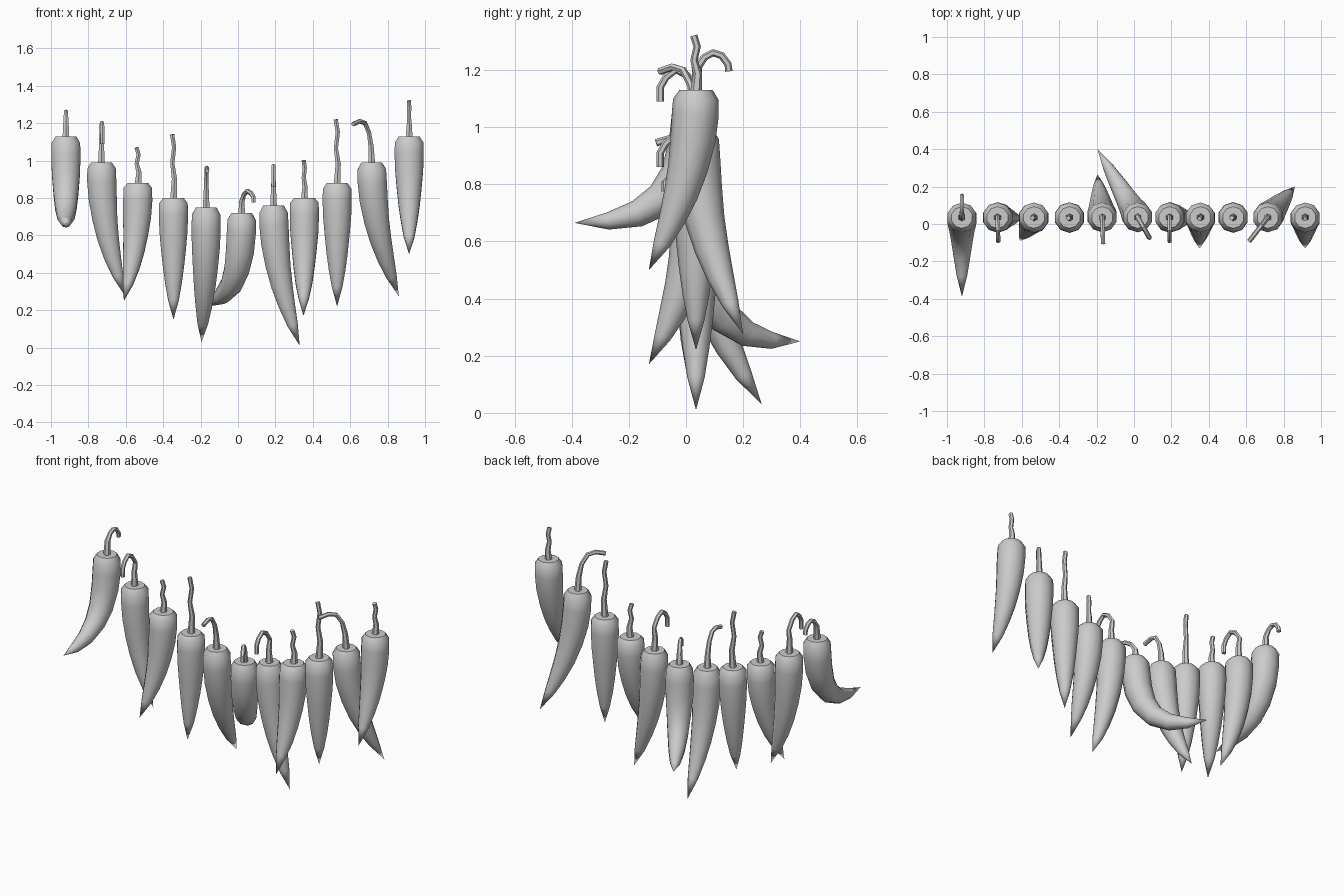
import bpy, bmesh, math
from mathutils import Vector

if "Cube" in bpy.data.objects:
    bpy.data.objects.remove(bpy.data.objects["Cube"])


def tube(name, pts, radii, sides):
    """Loft rings of the given radii along a path; a radius of 0 makes a point."""
    bm = bmesh.new()
    pts = [Vector(p) for p in pts]
    n = len(pts)
    tan = [(pts[min(i + 1, n - 1)] - pts[max(i - 1, 0)]).normalized() for i in range(n)]
    tan[0] = Vector((0, 0, math.copysign(1, tan[0].z)))
    u = Vector((1, 0, 0))
    rings = []
    for i, (p, r) in enumerate(zip(pts, radii)):
        if i:
            u = tan[i - 1].rotation_difference(tan[i]) @ u
        v = tan[i].cross(u)
        if r == 0:
            rings.append([bm.verts.new(p)])
        else:
            angs = [2 * math.pi * (k + 0.5) / sides for k in range(sides)]
            rings.append([bm.verts.new(p + r * (math.cos(a) * u + math.sin(a) * v)) for a in angs])
    for a, b in zip(rings, rings[1:]):
        for k in range(sides):
            j = (k + 1) % sides
            if len(b) == 1:
                bm.faces.new((a[k], a[j], b[0]))
            else:
                bm.faces.new((a[k], a[j], b[j], b[k]))
    for ring in (rings[0], rings[-1]):
        if len(ring) > 1:
            bm.faces.new(ring)
    bmesh.ops.recalc_face_normals(bm, faces=bm.faces)
    me = bpy.data.meshes.new(name)
    bm.to_mesh(me)
    bm.free()
    ob = bpy.data.objects.new(name, me)
    bpy.context.collection.objects.link(ob)
    bpy.ops.object.select_all(action='DESELECT')
    ob.select_set(True)
    bpy.context.view_layer.objects.active = ob
    bpy.ops.object.shade_smooth_by_angle(angle=math.radians(40))


def spine(top, bend_z, tip, fractions):
    """Points at arc-length fractions of a curve going down, then bending to the tip."""
    a, d = Vector(top), Vector(tip)
    c = Vector((a.x, a.y, bend_z))
    b, e = a.lerp(c, 0.72), d.lerp(c, 0.72)
    m = 80
    s = [a * (1 - t) ** 3 + 3 * b * t * (1 - t) ** 2 + 3 * e * t * t * (1 - t) + d * t ** 3
         for t in (i / m for i in range(m + 1))]
    acc = [0]
    for p, q in zip(s, s[1:]):
        acc.append(acc[-1] + (q - p).length)
    out = []
    for f in fractions:
        i = min(range(m + 1), key=lambda k: abs(acc[k] - f * acc[-1]))
        out.append(s[i])
    return out


# pepper outline: (fraction along the body, radius)
PROFILE = [(0, 0.058), (0.045, 0.08), (0.14, 0.082), (0.27, 0.079), (0.42, 0.07),
           (0.56, 0.06), (0.7, 0.047), (0.84, 0.03), (1, 0)]
Y = 0.035

# stem shapes as (sideways, up) offsets from the pepper top
DROOP = [(0, 0), (0.005, 0.08), (-0.005, 0.14), (0.03, 0.19), (0.07, 0.21), (0.105, 0.185), (0.125, 0.15), (0.125, 0.1)]
HOOK = [(0, 0), (0.005, 0.08), (0.02, 0.15), (0.05, 0.2), (0.09, 0.21), (0.14, 0.195)]
SMALL = [(0, 0), (0.0, 0.06), (0.025, 0.1), (0.06, 0.118), (0.1, 0.105), (0.125, 0.085), (0.125, 0.055)]
BACK = [(0, 0), (0.005, 0.08), (0.03, 0.115), (0.06, 0.13), (0.09, 0.12), (0.112, 0.09), (0.115, 0.065)]
WAVY = [(0, 0), (0.006, 0.3), (-0.007, 0.55), (0.004, 0.8), (-0.008, 1)]


def straight(h):
    return [(s, z * h) for s, z in WAVY]


# x, top z, bend z, tip, stem shape, stem direction in degrees
PEPPERS = [
    (-0.92, 1.13, 0.66, (-0.92, -0.39, 0.665), BACK, 90),
    (-0.73, 0.99, 0.60, (-0.60, 0.03, 0.27), DROOP, -88),
    (-0.535, 0.88, 0.55, (-0.61, -0.09, 0.25), straight(0.19), 20),
    (-0.345, 0.80, 0.45, (-0.345, 0.0, 0.15), straight(0.34), 30),
    (-0.17, 0.75, 0.38, (-0.195, 0.265, 0.03), HOOK, -88),
    (0.02, 0.72, 0.235, (-0.195, 0.40, 0.25), SMALL, -60),
    (0.19, 0.76, 0.40, (0.33, 0.035, 0.01), DROOP, -90),
    (0.355, 0.80, 0.48, (0.35, -0.13, 0.17), straight(0.2), 60),
    (0.53, 0.88, 0.50, (0.53, 0.035, 0.22), straight(0.34), 20),
    (0.715, 0.99, 0.65, (0.86, 0.2, 0.275), [(s * 1.15, z * 1.05) for s, z in HOOK], -128),
    (0.915, 1.13, 0.82, (0.915, -0.13, 0.5), straight(0.19), 80),
]

for i, (x, z, bend, tip, shape, deg) in enumerate(PEPPERS, 1):
    # pepper body
    body = spine((x, Y, z), bend, tip, [f for f, r in PROFILE])
    tube(f"pepper_{i}", body, [r for f, r in PROFILE], 10)
    # stem, flared slightly at its base
    dx, dy = math.cos(math.radians(deg)), math.sin(math.radians(deg))
    path = [(x + s * dx, Y + s * dy, z + h - (0.01 if k == 0 else 0)) for k, (s, h) in enumerate(shape)]
    radii = [0.021, 0.016] + [0.013] * (len(path) - 2)
    tube(f"stem_{i}", path, radii, 6)
